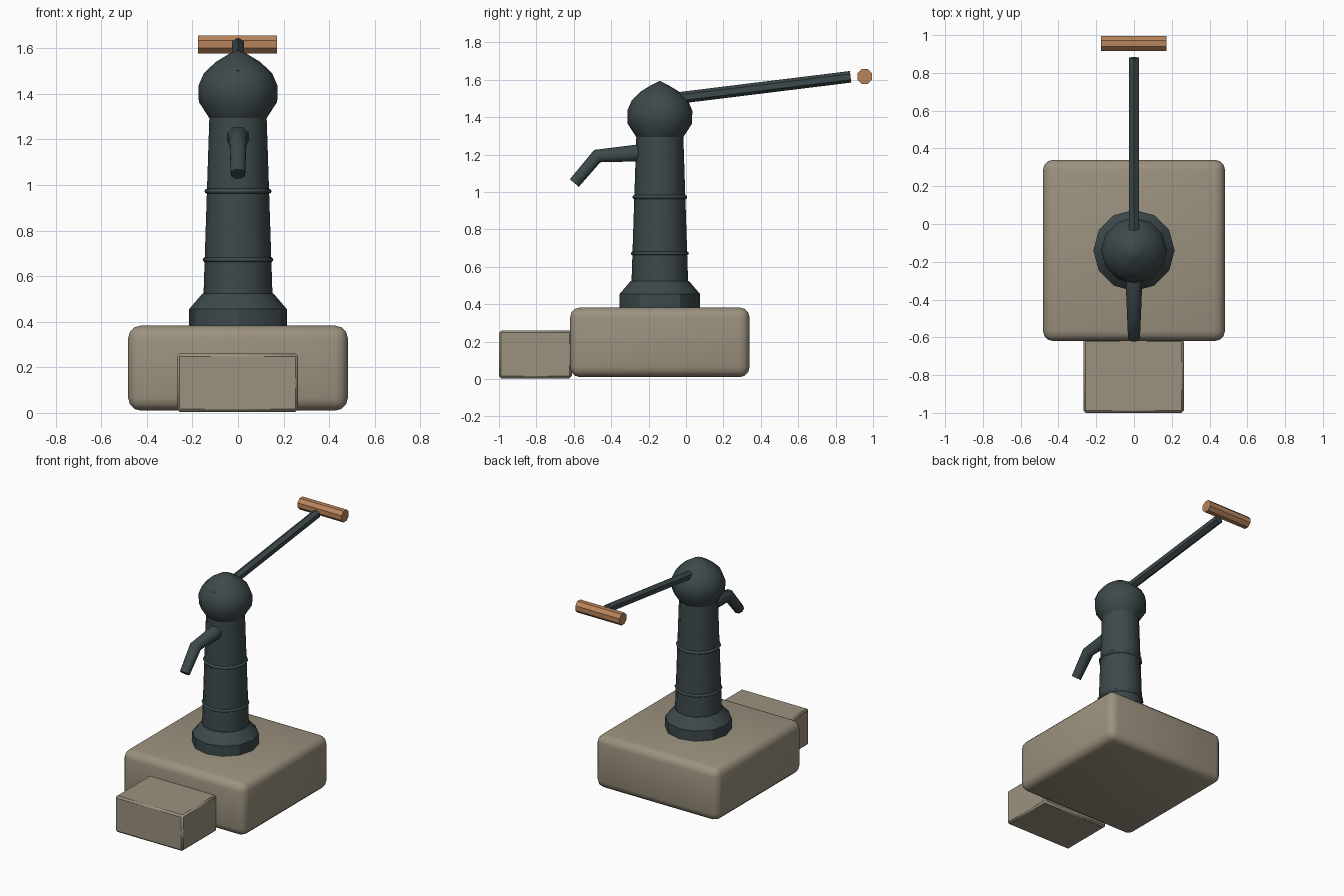
import bpy, bmesh, math
from mathutils import Vector

if "Cube" in bpy.data.objects:
    bpy.data.objects.remove(bpy.data.objects["Cube"])


def material(name, rgb):
    m = bpy.data.materials.new(name)
    m.diffuse_color = (*rgb, 1)
    m.use_nodes = True
    m.node_tree.nodes["Principled BSDF"].inputs["Base Color"].default_value = m.diffuse_color
    return m


IRON = material("dark iron", (0.047, 0.066, 0.070))
STONE = material("tan stone", (0.33, 0.285, 0.21))
WOOD = material("brown wood", (0.48, 0.23, 0.105))
AXIS_Y = -0.14  # pump column axis


def finish(name, bm, mat, angle=30):
    bmesh.ops.recalc_face_normals(bm, faces=bm.faces)
    me = bpy.data.meshes.new(name)
    bm.to_mesh(me)
    bm.free()
    me.materials.append(mat)
    for p in me.polygons:
        p.use_smooth = True
    me.set_sharp_from_angle(angle=math.radians(angle))
    ob = bpy.data.objects.new(name, me)
    bpy.context.collection.objects.link(ob)
    return ob


def block(name, lo, hi, bevel, segments):
    bm = bmesh.new()
    bmesh.ops.create_cube(bm, size=1)
    for v in bm.verts:
        v.co = [a + (c + 0.5) * (b - a) for a, b, c in zip(lo, hi, v.co)]
    bmesh.ops.bevel(bm, geom=bm.edges[:], offset=bevel, segments=segments,
                    profile=0.5, affect='EDGES')
    return finish(name, bm, STONE, 40)


def skin(bm, rings):
    # join rings of vertices and cap both ends
    n = len(rings[0])
    for a, b in zip(rings, rings[1:]):
        for i in range(n):
            j = (i + 1) % n
            bm.faces.new((a[i], a[j], b[j], b[i]))
    bm.faces.new(rings[0])
    bm.faces.new(rings[-1])


def lathe(name, profile, sides=12, angle=30):
    bm = bmesh.new()
    rings = []
    for r, z in profile:
        rings.append([bm.verts.new((r * math.cos(t), AXIS_Y + r * math.sin(t), z))
                      for t in (2 * math.pi * i / sides for i in range(sides))])
    skin(bm, rings)
    bmesh.ops.remove_doubles(bm, verts=bm.verts, dist=0.0005)
    return finish(name, bm, IRON, angle)


def tube(name, path, sides, mat, turn=0.0, angle=30):
    # path of (y, z, radius) in the x = 0 plane, mitred at bends
    bm = bmesh.new()
    pts = [Vector((0, y, z)) for y, z, r in path]
    rings = []
    for k, p in enumerate(pts):
        d_in = (p - pts[k - 1]).normalized() if k else None
        d_out = (pts[k + 1] - p).normalized() if k < len(pts) - 1 else None
        d = ((d_in or d_out) + (d_out or d_in)).normalized()
        up = Vector((0, -d.z, d.y))
        r = path[k][2]
        rings.append([bm.verts.new(p + Vector((r * math.sin(t), 0, 0)) + up * r * math.cos(t))
                      for t in (turn + 2 * math.pi * i / sides for i in range(sides))])
    skin(bm, rings)
    return finish(name, bm, mat, angle)


# stone plinth and front step
block("stone_base", (-0.482, -0.62, 0.01), (0.482, 0.34, 0.383), 0.055, 3)
block("front_step", (-0.268, -1.0, 0.004), (0.264, -0.61, 0.26), 0.012, 1)

# column parts
lathe("foot_flange", [(0.215, 0.375), (0.215, 0.455), (0.155, 0.525), (0.10, 0.525)])
lathe("pump_body", [(0.152, 0.50), (0.125, 1.32)])
lathe("pump_head", [(0.115, 1.275), (0.130, 1.30), (0.172, 1.365), (0.174, 1.435),
                    (0.150, 1.49), (0.098, 1.54), (0.045, 1.572), (0.0001, 1.594)], angle=50)

# raised bands
for name, z, r in (("lower_band", 0.672, 0.142), ("upper_band", 0.973, 0.134)):
    lathe(name, [(r, z - 0.012), (r + 0.010, z - 0.007), (r + 0.013, z),
                 (r + 0.010, z + 0.007), (r, z + 0.012)], angle=50)

# bent spout
tube("spout", [(-0.20, 1.213, 0.052), (-0.475, 1.192, 0.040), (-0.597, 1.048, 0.034)], 8, IRON,
     math.pi / 8, 50)

# lever and wooden grip
tube("lever", [(-0.275, 1.474, 0.031), (0.88, 1.616, 0.031)], 6, IRON)
bm = bmesh.new()
rings = [[bm.verts.new((x, 0.956 + 0.043 * math.cos(t), 1.617 + 0.043 * math.sin(t)))
          for t in (2 * math.pi * (i + 0.5) / 8 for i in range(8))] for x in (-0.175, 0.172)]
skin(bm, rings)
finish("wooden_grip", bm, WOOD)
